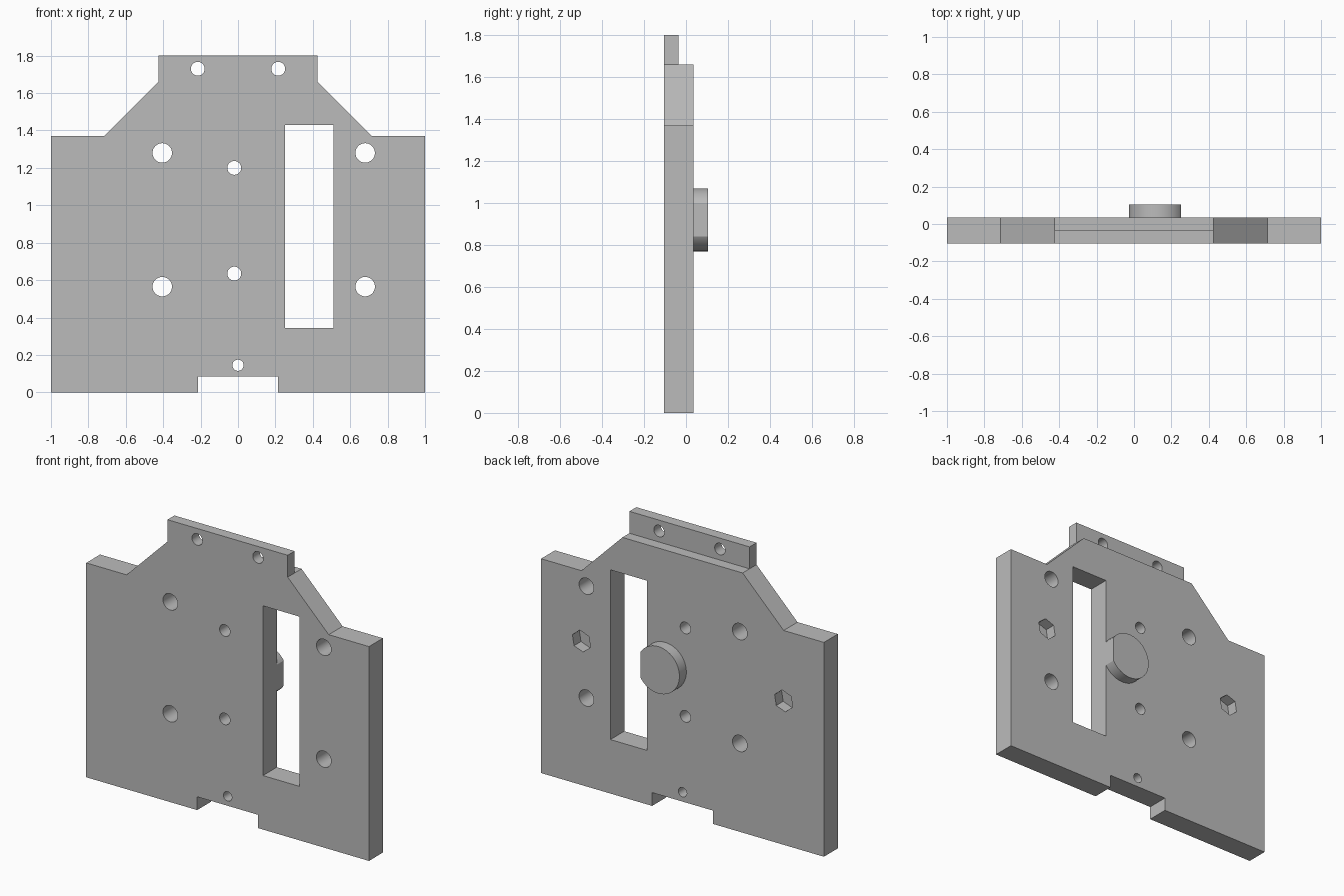
import bpy
import bmesh
from math import cos, sin, radians, tau

if "Cube" in bpy.data.objects:
    bpy.data.objects.remove(bpy.data.objects["Cube"])

FRONT, BACK = -0.105, 0.035
LIP_BACK, BOSS_BACK = -0.035, 0.105

grey = bpy.data.materials.new("plain_grey")
grey.use_nodes = True
colour = (0.5, 0.5, 0.5, 1)
grey.diffuse_color = colour
grey.node_tree.nodes["Principled BSDF"].inputs["Base Color"].default_value = colour


def prism(name, points, y0, y1):
    """Extrude an x-z outline along y."""
    bm = bmesh.new()
    face = bm.faces.new([bm.verts.new((x, y0, z)) for x, z in points])
    new = bmesh.ops.extrude_face_region(bm, geom=[face])["geom"]
    verts = [v for v in new if isinstance(v, bmesh.types.BMVert)]
    bmesh.ops.translate(bm, verts=verts, vec=(0, y1 - y0, 0))
    bmesh.ops.recalc_face_normals(bm, faces=bm.faces)
    mesh = bpy.data.meshes.new(name)
    bm.to_mesh(mesh)
    bm.free()
    mesh.materials.append(grey)
    obj = bpy.data.objects.new(name, mesh)
    bpy.context.collection.objects.link(obj)
    return obj


def ring(x, z, r, sides=48, turn=0):
    angles = [tau * i / sides + radians(turn) for i in range(sides)]
    return [(x + r * cos(a), z + r * sin(a)) for a in angles]


def box(x0, x1, z0, z1):
    return [(x0, z0), (x1, z0), (x1, z1), (x0, z1)]


def combine(target, tool, operation):
    """Apply a boolean and discard the tool."""
    bpy.context.view_layer.objects.active = target
    mod = target.modifiers.new("combine", "BOOLEAN")
    mod.operation, mod.solver, mod.object = operation, "EXACT", tool
    bpy.ops.object.modifier_apply(modifier=mod.name)
    bpy.data.objects.remove(tool)


# Plate outline with shoulders, top lip and bottom notch
half = [(0.215, 0.085), (0.215, 0), (1, 0), (1, 1.37),
        (0.715, 1.37), (0.425, 1.66), (0.425, 1.8)]
outline = half + [(-x, z) for x, z in reversed(half)]
plate = prism("mounting_plate", outline, FRONT, BACK)

# Step behind the lip
combine(plate, prism("lip_step", box(-0.6, 0.6, 1.66, 2), LIP_BACK, 0.2), "DIFFERENCE")

# Round boss on the back, trimmed by the slot
combine(plate, prism("boss", ring(0.123, 0.92, 0.15, 64), 0, BOSS_BACK), "UNION")
combine(plate, prism("slot", box(0.25, 0.51, 0.345, 1.43), -0.3, 0.3), "DIFFERENCE")

# Through holes
holes = [(x, z, 0.052) for x in (-0.405, 0.68) for z in (0.565, 1.28)]
holes += [(-0.02, z, 0.037) for z in (0.635, 1.2)]
holes += [(x, 1.73, 0.037) for x in (-0.215, 0.215)]
holes.append((0, 0.145, 0.03))
for x, z, r in holes:
    combine(plate, prism("hole", ring(x, z, r), -0.3, 0.3), "DIFFERENCE")

# Blind hexagonal pockets in the back
for x in (-0.715, 0.715):
    pocket = prism("pocket", ring(x, 0.92, 0.068, 6, 20), BACK - 0.07, 0.2)
    combine(plate, pocket, "DIFFERENCE")

# Smooth the round walls, keep the edges sharp
bpy.ops.object.select_all(action="DESELECT")
plate.select_set(True)
bpy.context.view_layer.objects.active = plate
bpy.ops.object.shade_smooth_by_angle(angle=radians(30))
